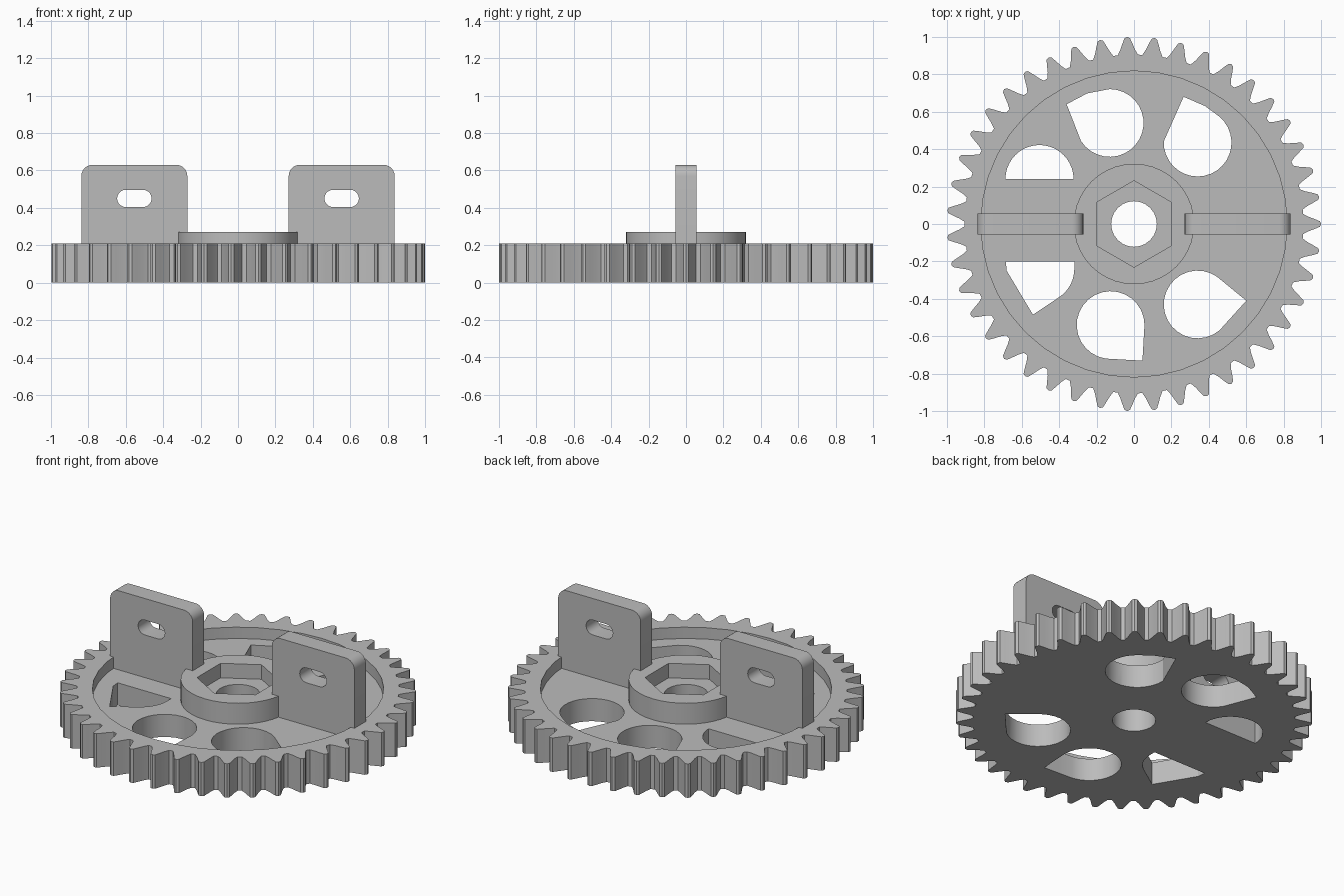
import bpy, bmesh
from math import sin, cos, pi, radians
from mathutils import Matrix

cube = bpy.data.objects.get("Cube")
if cube:
    bpy.data.objects.remove(cube)

grey = bpy.data.materials.new("plain grey")
grey.use_nodes = True
grey.diffuse_color = (0.5, 0.5, 0.5, 1)
grey.node_tree.nodes["Principled BSDF"].inputs["Base Color"].default_value = (0.5, 0.5, 0.5, 1)

FLOOR, RIM, HUB, TOP = 0.14, 0.21, 0.27, 0.63


def arc(cx, cy, r, start, end, n=20):
    """Points along an arc, angles in degrees, both ends included."""
    angles = [radians(start + (end - start) * i / n) for i in range(n + 1)]
    return [(cx + r * cos(a), cy + r * sin(a)) for a in angles]


def circle(r, n, start=0):
    return arc(0, 0, r, start, start + 360, n)[:-1]


def prism(name, outline, low, high, upright=False):
    """Extrude an outline along z, or along y when upright."""
    bm = bmesh.new()
    face = bm.faces.new([bm.verts.new((x, y, low)) for x, y in outline])
    out = bmesh.ops.extrude_face_region(bm, geom=[face])
    moved = [v for v in out["geom"] if isinstance(v, bmesh.types.BMVert)]
    bmesh.ops.translate(bm, verts=moved, vec=(0, 0, high - low))
    if upright:
        bm.transform(Matrix.Rotation(pi / 2, 4, "X"))
    bmesh.ops.recalc_face_normals(bm, faces=bm.faces)
    mesh = bpy.data.meshes.new(name)
    bm.to_mesh(mesh)
    bm.free()
    mesh.materials.append(grey)
    obj = bpy.data.objects.new(name, mesh)
    bpy.context.collection.objects.link(obj)
    return obj


def combine(obj, other, operation="DIFFERENCE"):
    """Apply a boolean and discard the second shape."""
    mod = obj.modifiers.new("cut", "BOOLEAN")
    mod.operation, mod.object, mod.solver = operation, other, "EXACT"
    bpy.context.view_layer.objects.active = obj
    bpy.ops.object.modifier_apply(modifier=mod.name)
    bpy.data.objects.remove(other)


# Toothed wheel
teeth = 43
tooth = [(-0.41, 0.905), (-0.29, 0.932), (-0.19, 0.965), (-0.1, 0.994),
         (0, 1.0), (0.1, 0.994), (0.19, 0.965), (0.29, 0.932), (0.41, 0.905)]
outline = []
for i in range(teeth):
    for step, r in tooth:
        a = 2 * pi * (i + step) / teeth
        outline.append((r * cos(a), r * sin(a)))
wheel = prism("gear_wheel", outline, 0, RIM)
combine(wheel, prism("recess_cutter", circle(0.818, 40), FLOOR, 1))

# Raised hub with hexagonal socket and bore
combine(wheel, prism("hub", circle(0.322, 40), 0.05, HUB), "UNION")
combine(wheel, prism("hex_cutter", circle(0.231, 6, 30), 0.18, 1))
combine(wheel, prism("bore_cutter", circle(0.122, 24), -1, 1))

# Lightening holes, each an arc closed by a few corner points
R = 0.181
windows = [
    arc(-0.13, 0.54, R, 212, 450) + [(-0.25, 0.698), (-0.36, 0.64)],
    arc(-0.125, -0.54, R, 0, 262) + [(-0.05, -0.725), (0.045, -0.73)],
    arc(0.34, 0.435, R, 178, 410) + [(0.38, 0.63), (0.265, 0.68)],
    arc(0.34, -0.43, R, 55, 310) + [(0.6, -0.41)],
    arc(-0.505, 0.24, 0.182, 0, 180),
    [(-0.318, -0.2)] + arc(-0.5, -0.24, R, 0, -55, 8)
    + [(-0.54, -0.485), (-0.68, -0.25), (-0.685, -0.2)],
]
for shape in windows:
    combine(wheel, prism("window_cutter", shape, -1, 1))

# Upright slotted lugs on each side
W, C, H = 0.283, 0.06, 0.056
slot = arc(0.046, 0.45, 0.046, -90, 90, 10) + arc(-0.046, 0.45, 0.046, 90, 270, 10)
lug_outline = [(-W, 0.05), (W, 0.05)] + arc(W - C, TOP - C, C, 0, 90, 6) \
    + arc(C - W, TOP - C, C, 90, 180, 6)
for name, side in (("left_lug", 1), ("right_lug", -1)):
    lug = prism(name, lug_outline, -H, H, True)
    combine(lug, prism("slot_cutter", slot, -1, 1, True))
    lug.data.transform(Matrix.Translation((side * 0.554, 0, 0)))
    # Merge into the wheel so the joints are clean
    combine(wheel, lug, "UNION")

# Smooth the round walls, keep edges sharp
bpy.ops.object.select_all(action="DESELECT")
wheel.select_set(True)
bpy.context.view_layer.objects.active = wheel
bpy.ops.object.shade_smooth_by_angle(angle=radians(20))
